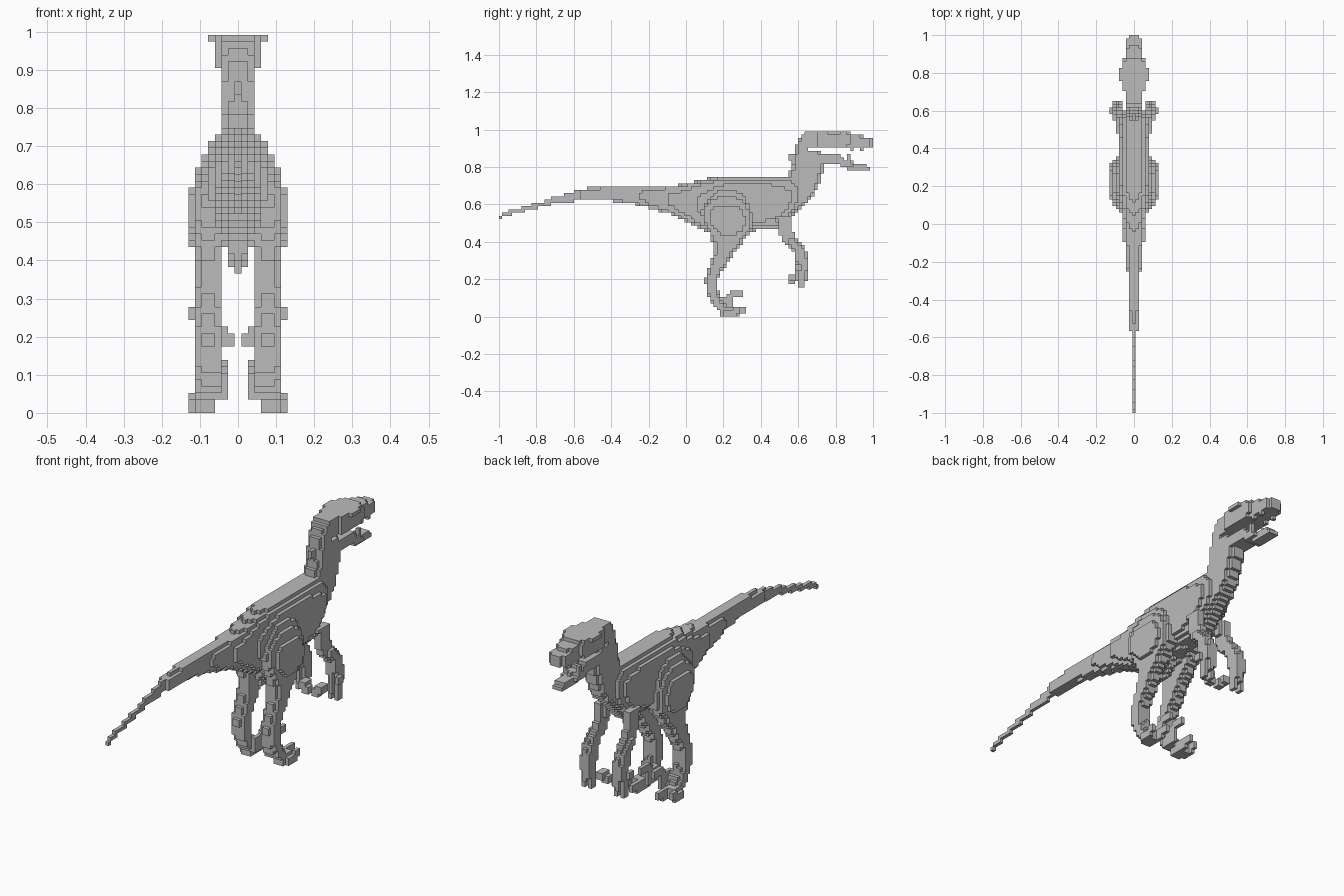
import bpy
import bmesh
import math

cube = bpy.data.objects.get("Cube")
if cube:
    bpy.data.objects.remove(cube, do_unlink=True)

CELL = 2 / 115
occupied = set()

grey = bpy.data.materials.new("plain grey")
grey.use_nodes = True
COLOUR = (0.5, 0.5, 0.5, 1)
grey.diffuse_color = COLOUR
grey.node_tree.nodes["Principled BSDF"].inputs["Base Color"].default_value = COLOUR


def cells_between(low, high, axis):
    """Indices of the cells whose centres lie between two coordinates."""
    shift = {"x": 0, "y": -1 + CELL / 2, "z": CELL / 2}[axis]
    first = math.ceil((low - shift) / CELL - 1e-6)
    last = math.floor((high - shift) / CELL + 1e-6)
    return [(i, shift + i * CELL) for i in range(first, last + 1)]


def interpolate(sections, t):
    for a, b in zip(sections, sections[1:]):
        if a[0] <= t <= b[0]:
            f = (t - a[0]) / (b[0] - a[0])
            return [p + (q - p) * f for p, q in zip(a[1:], b[1:])]


def loft(axis, sections, power=2.5):
    """Cells inside rounded slices: position, x range, range on the other axis."""
    other = "z" if axis == "y" else "y"
    found = set()
    for n, t in cells_between(sections[0][0], sections[-1][0], axis):
        x_low, x_high, low, high = interpolate(sections, t)
        xm, xr = (x_low + x_high) / 2, max((x_high - x_low) / 2, CELL * 0.51)
        om, orad = (low + high) / 2, max((high - low) / 2, CELL * 0.51)
        for i, x in cells_between(xm - xr, xm + xr, "x"):
            for m, o in cells_between(om - orad, om + orad, other):
                if abs((x - xm) / xr) ** power + abs((o - om) / orad) ** power <= 1:
                    found.add((i, n, m) if axis == "y" else (i, m, n))
    return found


def spine(axis, sections, power=2.5):
    """Symmetric loft given as position, half width, low, high."""
    return loft(axis, [(t, -w, w, a, b) for t, w, a, b in sections], power)


def box(x0, x1, y0, y1, z0, z1):
    return {(i, j, k)
            for i, _ in cells_between(x0, x1, "x")
            for j, _ in cells_between(y0, y1, "y")
            for k, _ in cells_between(z0, z1, "z")}


def mirrored(cells):
    return {(-i, j, k) for i, j, k in cells}


def build(name, cells):
    """Turn cells into one blocky skin with only the outer faces."""
    cells = cells - occupied
    occupied.update(cells)
    bm = bmesh.new()
    verts = {}

    def corner(key):
        if key not in verts:
            i, j, k = key
            verts[key] = bm.verts.new(((i - 0.5) * CELL, j * CELL - 1, k * CELL))
        return verts[key]

    for cell in sorted(cells):
        for axis in range(3):
            u, v = (axis + 1) % 3, (axis + 2) % 3
            for side in (0, 1):
                near = list(cell)
                near[axis] += 2 * side - 1
                if tuple(near) in cells:
                    continue
                loop = []
                for du, dv in ((0, 0), (1, 0), (1, 1), (0, 1)):
                    key = list(cell)
                    key[axis] += side
                    key[u] += du
                    key[v] += dv
                    loop.append(corner(tuple(key)))
                bm.faces.new(loop if side else loop[::-1])
    mesh = bpy.data.meshes.new(name)
    bm.to_mesh(mesh)
    bm.free()
    mesh.materials.append(grey)
    bpy.context.collection.objects.link(bpy.data.objects.new(name, mesh))


# Torso and pelvis
torso = spine("y", [
    (-0.2, .04, .58, .70), (-0.08, .055, .55, .70), (0, .062, .51, .71),
    (.1, .075, .46, .735), (.2, .085, .44, .755), (.4, .085, .465, .755),
    (.5, .08, .47, .755), (.56, .07, .53, .755), (.62, .045, .59, .74)])
pelvis = spine("z", [(.365, .012, .17, .23), (.42, .03, .15, .27), (.5, .05, .12, .3)])
build("torso", torso | pelvis)

# Tail, thinning to a single row of cells
build("tail", spine("y", [
    (-1, .009, .53, .54), (-.96, .009, .54, .56), (-.8, .009, .58, .605),
    (-.7, .009, .605, .64), (-.57, .012, .62, .68), (-.55, .027, .62, .685),
    (-.4, .03, .62, .70), (-.3, .03, .605, .70), (-.19, .042, .58, .70)], 2.2))

# Neck with a small nape knob
neck = spine("z", [
    (.57, .04, .48, .58), (.62, .05, .49, .66), (.68, .048, .5, .70),
    (.74, .046, .53, .725), (.8, .045, .57, .74), (.87, .045, .58, .7),
    (.9, .044, .585, .65), (.96, .04, .61, .68)], 3)
build("neck", neck | box(-.01, .01, .555, .59, .84, .87))

# Skull with flat brow ridges and upper teeth
skull = spine("y", [
    (.60, .035, .9, .94), (.64, .046, .9, .985), (.68, .046, .903, .995),
    (.74, .062, .903, .995), (.86, .06, .903, .995), (.88, .047, .903, .975),
    (.95, .044, .903, .965), (1, .027, .905, .945)], 6)
brow = box(-.062, .062, .74, .86, .97, .992) | box(-.08, .08, .765, .83, .975, .992)
teeth = set()
for tooth in (.88, .93):
    teeth |= box(.025, .04, tooth, tooth + CELL, .887, .905)
build("skull", skull | brow | teeth | mirrored(teeth))

# Lower jaw with teeth
jaw = spine("y", [
    (.62, .035, .79, .887), (.69, .045, .8, .887), (.74, .045, .81, .87),
    (.82, .042, .81, .865), (.87, .037, .79, .83), (.98, .025, .773, .805)], 5)
lower_teeth = box(.02, .04, .855, .873, .82, .87) | box(.01, .02, .945, .96, .8, .825)
build("lower_jaw", jaw | lower_teeth | mirrored(lower_teeth))

# Hind leg: thigh, shank and ankle sliced by height
leg = loft("z", [
    (.03, .045, .11, .17, .24), (.06, .04, .11, .14, .215), (.12, .042, .11, .11, .175),
    (.2, .045, .112, .1, .172), (.27, .045, .112, .125, .21), (.33, .043, .112, .145, .25),
    (.4, .04, .114, .14, .305), (.45, .03, .125, .12, .345), (.5, .02, .133, .095, .355),
    (.56, .015, .133, .08, .35), (.62, .01, .115, .1, .335), (.69, .01, .085, .16, .29)])
# Foot with two walking toes and a raised inner claw
foot = box(.06, .115, .19, .26, 0, .05)
for x, tip in ((.06, .315), (.112, .295)):
    foot |= box(x, x + CELL * 1.1, .2, tip - .03, 0, .035) | box(x, x + CELL * 1.1, .25, tip, .018, .052)
claw = (box(.025, .047, .17, .25, .03, .1) | box(.025, .047, .215, .26, .09, .125)
        | box(.025, .047, .24, .3, .113, .145))
leg |= foot | claw
build("left_hind_leg", leg)
build("right_hind_leg", mirrored(leg))

# Fore arm: upper arm, bent elbow and hand
arm = loft("z", [
    (.2, .06, .105, .59, .645), (.26, .058, .115, .59, .648), (.33, .058, .11, .585, .648),
    (.37, .058, .107, .56, .63), (.41, .058, .105, .515, .605), (.45, .055, .1, .495, .57),
    (.54, .045, .095, .48, .56)], 3)
fingers = (box(.058, .075, .605, .64, .155, .22) | box(.09, .11, .6, .63, .165, .22)
           | box(.03, .065, .55, .6, .19, .225) | box(.01, .05, .55, .575, .17, .205)
           | box(.11, .13, .59, .61, .245, .27))
arm |= fingers
build("left_arm", arm)
build("right_arm", mirrored(arm))
